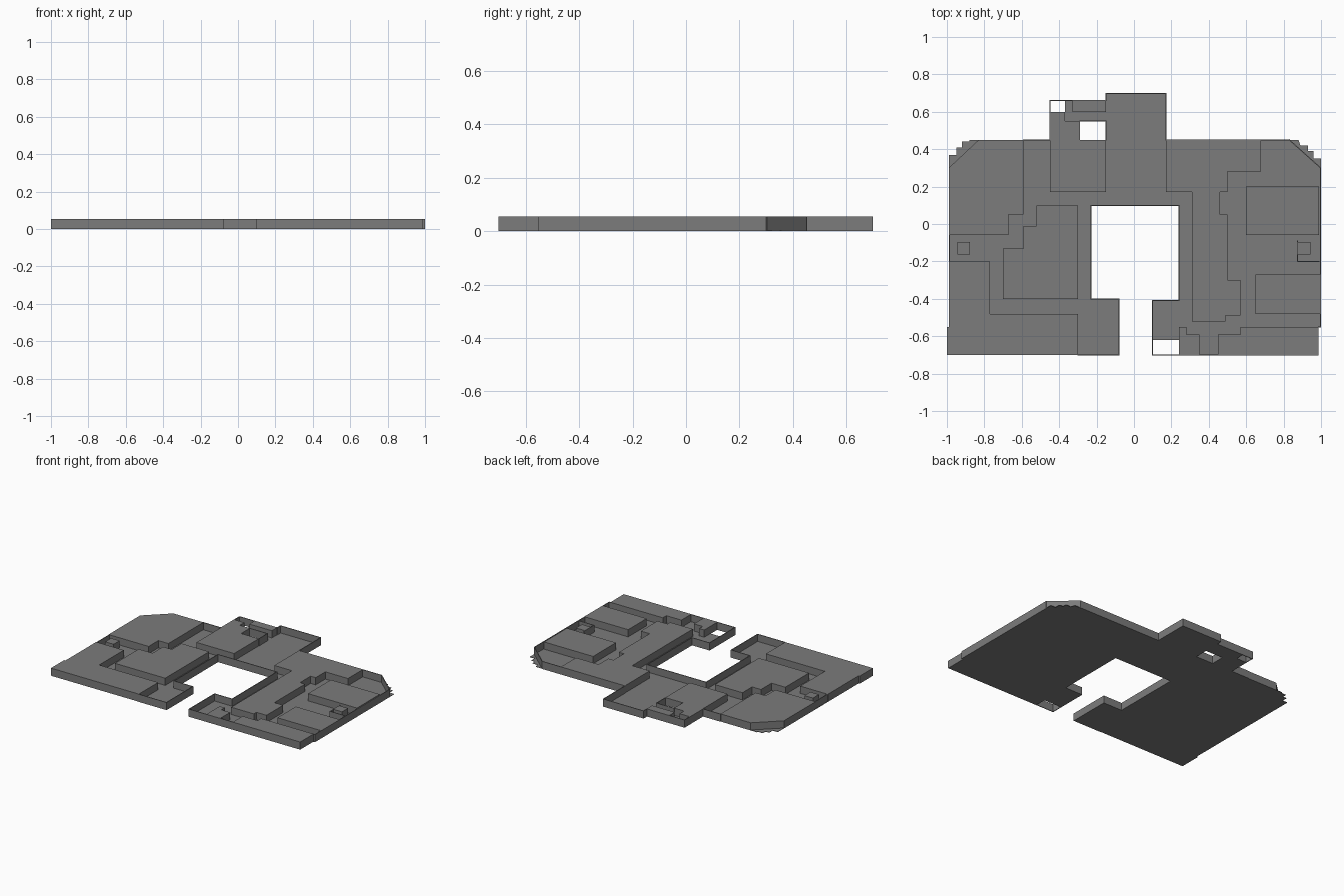
import bpy
import bmesh
from mathutils import Vector

HEIGHT = 0.055
FLOOR = 0.003
THICK = 0.005

cube = bpy.data.objects.get("Cube")
if cube:
    bpy.data.objects.remove(cube, do_unlink=True)

# One flat grey for the whole plan
grey = bpy.data.materials.new("plain grey")
grey.use_nodes = True
grey.diffuse_color = (0.2, 0.2, 0.2, 1)
shader = next(n for n in grey.node_tree.nodes if n.type == "BSDF_PRINCIPLED")
shader.inputs["Base Color"].default_value = grey.diffuse_color
shader.inputs["Roughness"].default_value = 0.9


def steps(x, y, *moves):
    """Right-angled path: after the start, moves set x and y in turn."""
    points = [(x, y)]
    for index, value in enumerate(moves):
        if index % 2 == 0:
            x = value
        else:
            y = value
        points.append((x, y))
    return points


def add_prism(bm, points, bottom, top):
    """Extrude a flat outline upward into a closed solid."""
    base = bm.faces.new([bm.verts.new((x, y, bottom)) for x, y in points])
    extruded = bmesh.ops.extrude_face_region(bm, geom=[base], use_keep_orig=True)
    for item in extruded["geom"]:
        if isinstance(item, bmesh.types.BMVert):
            item.co.z = top


def finish(name, bm):
    bmesh.ops.recalc_face_normals(bm, faces=bm.faces)
    mesh = bpy.data.meshes.new(name)
    bm.to_mesh(mesh)
    bm.free()
    mesh.materials.append(grey)
    part = bpy.data.objects.new(name, mesh)
    bpy.context.scene.collection.objects.link(part)
    return part


def slab(name, points, bottom=0.0005, top=HEIGHT):
    bm = bmesh.new()
    add_prism(bm, points, bottom, top)
    return finish(name, bm)


def floor(name, points):
    return slab(name, points, 0, FLOOR)


def wall(name, points):
    """Thin upright partition following a polyline."""
    bm = bmesh.new()
    for start, end in zip(points, points[1:]):
        a, b = Vector(start), Vector(end)
        along = (b - a).normalized() * THICK / 2
        side = Vector((-along.y, along.x))
        a, b = a - along, b + along
        add_prism(bm, [a - side, b - side, b + side, a + side], 0, HEIGHT)
    return finish(name, bm)


# Floors, with stepped outer back corners
stair = steps(0.99, 0.37, 0.95, 0.41, 0.92, 0.44, 0.88, 0.45)
left_stair = [(x + 0.01, y - 0.02) for x, y in stair[:-1]] + [stair[-1]]
right_stair = [(-x, y) for x, y in reversed(stair)]
floor("west_floor", steps(-0.15, 0.1, -0.23, -0.4, -0.08, -0.7, -0.99)
      + right_stair[::-1] + [(-0.15, 0.45)])
floor("east_floor", steps(0.17, 0.1, 0.24, -0.7, 0.985, -0.55, 1)
      + left_stair + [(0.17, 0.45)])
floor("hall_floor", steps(-0.15, 0.1, 0.17, 0.7, -0.15))
floor("front_room_floor", steps(0.1, -0.62, 0.24, -0.41, 0.1))
floor("passage_floor", steps(-0.45, 0.45, -0.29, 0.55, -0.15, 0.66, -0.37, 0.6, -0.45))

# Raised blocks on the west side
slab("northwest_block", steps(-0.59, 0.45, -0.59, 0.05, -0.67, -0.06, -0.99, 0.3)
     + [(-0.83, 0.45)])
slab("southwest_block", steps(-1, -0.7, -0.3, -0.48, -0.77, -0.2, -0.99, -0.55, -1))
slab("west_island", steps(-0.3, 0.1, -0.52, -0.01, -0.59, -0.13, -0.7, -0.4, -0.3))
slab("north_block", steps(-0.15, 0.17, -0.15, 0.45, -0.29, 0.55, -0.37, 0.6, -0.45, 0.17))
slab("passage_block", steps(-0.33, 0.6, -0.15, 0.66, -0.33))

# Raised blocks on the east side
slab("east_core", steps(0.17, 0.17, 0.31, -0.52, 0.49, -0.49, 0.57, -0.3, 0.5, 0.05,
                        0.46, 0.17, 0.5, 0.28, 0.68, 0.45, 0.17))
slab("southeast_block", steps(0.45, -0.7, 0.985, -0.55, 0.57, -0.59, 0.45))
slab("exit_block", steps(0.24, -0.7, 0.35, -0.59, 0.28, -0.55, 0.24))
slab("lower_east_block", steps(0.65, -0.48, 1, -0.27, 0.65))
slab("upper_east_block", steps(0.6, -0.06, 0.99, 0.2, 0.6))

# Small pillars in the end rooms
for name, x in (("west_pillar", -0.91), ("east_pillar", 0.91)):
    r = 0.034
    slab(name, steps(x - r, -0.13 - r, x + r, -0.13 + r, x - r))

# Thin partitions round the low areas
wall("outer_wall", steps(-0.3, -0.7, -0.08, -0.4, -0.23, 0.1, 0.24, -0.41, 0.1, -0.7,
                         0.985, -0.55, 0.9975, 0.3)
     + [(0.83, 0.45)] + steps(0.17, 0.45, 0.17, 0.698, -0.15, 0.66, -0.45, 0.45, -0.59))
wall("courtyard_wall", steps(-0.29, 0.55, -0.15, 0.45))
wall("west_end_wall", steps(-0.985, -0.2, -0.985, -0.06))
wall("east_end_wall", steps(0.875, -0.09, 0.875, -0.2, 0.99))
